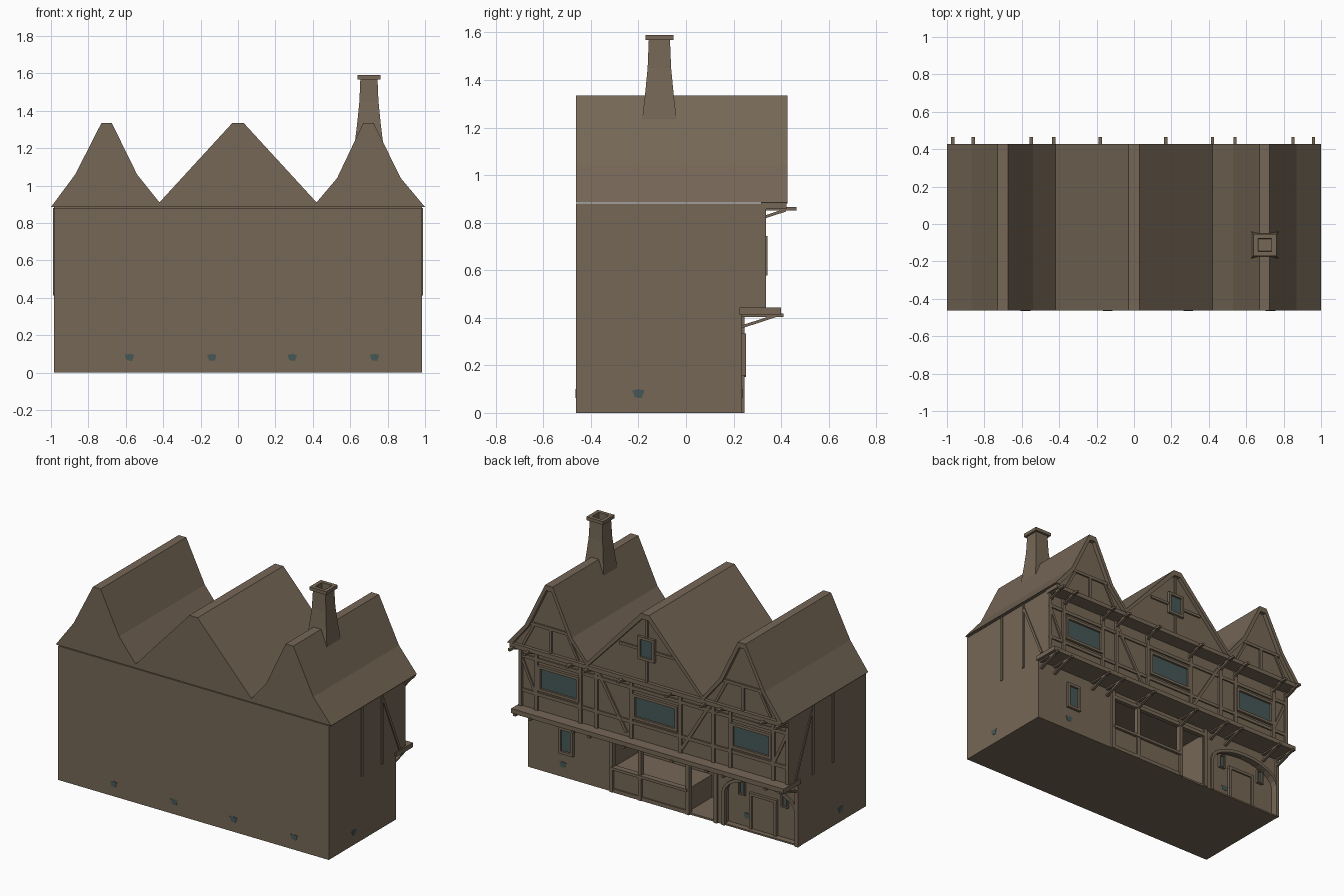
import bpy, bmesh, math
from mathutils import Vector

if "Cube" in bpy.data.objects:
    bpy.data.objects.remove(bpy.data.objects["Cube"])


def material(name, col):
    m = bpy.data.materials.new(name)
    m.diffuse_color = (*col, 1)
    m.use_nodes = True
    m.node_tree.nodes["Principled BSDF"].inputs["Base Color"].default_value = m.diffuse_color
    return m


BROWN = material("weathered brown", (0.178, 0.135, 0.093))
GLASS = material("dull teal glass", (0.062, 0.098, 0.096))
MAP = {'x': lambda u, v, d: (d, u, v), 'y': lambda u, v, d: (u, d, v)}


def prism(bm, pts, a, b, axis='y'):
    """Extrude a flat outline from a to b along an axis."""
    f = MAP[axis]
    lo = [bm.verts.new(f(u, v, a)) for u, v in pts]
    hi = [bm.verts.new(f(u, v, b)) for u, v in pts]
    bm.faces.new(lo)
    bm.faces.new(hi[::-1])
    n = len(pts)
    for i in range(n):
        j = (i + 1) % n
        bm.faces.new((lo[j], lo[i], hi[i], hi[j]))


def box(bm, x0, x1, y0, y1, z0, z1):
    prism(bm, [(x0, z0), (x1, z0), (x1, z1), (x0, z1)], y0, y1)


def beam(bm, p, q, w, a, b, axis='y'):
    """Straight timber of width w between two points."""
    p, q = Vector(p), Vector(q)
    d = (q - p).normalized() * w / 2
    n = Vector((-d.y, d.x))
    prism(bm, [p - n, q - n, q + n, p + n], a, b, axis)


def finish(bm, name, mat=BROWN):
    bmesh.ops.recalc_face_normals(bm, faces=bm.faces)
    me = bpy.data.meshes.new(name)
    bm.to_mesh(me)
    bm.free()
    me.materials.append(mat)
    ob = bpy.data.objects.new(name, me)
    bpy.context.collection.objects.link(ob)
    return ob


B, G, U, R = -0.462, 0.235, 0.325, 0.40   # back, ground, upper, gable planes

# main body with jettied upper floor
bm = bmesh.new()
prism(bm, [(B, 0), (G, 0), (G, .415), (U, .415), (U, .88), (B, .88)], -.983, .983, 'x')
body = finish(bm, "house_body")

# cutters: shop recess, doorway, arched porch
ARCH_X = -.705


def arch(r, z0, rise, n=12):
    return [(ARCH_X + r * math.cos(math.pi * i / n), z0 + rise * math.sin(math.pi * i / n))
            for i in range(n + 1)]


for name in ("shop_cutter", "doorway_cutter", "arch_cutter"):
    bm = bmesh.new()
    if name == "shop_cutter":
        box(bm, -.18, .365, -.02, .3, .16, .37)
    elif name == "doorway_cutter":
        box(bm, -.365, -.175, -.02, .3, .012, .37)
    else:
        r = .26
        prism(bm, [(ARCH_X - r, .01), (ARCH_X + r, .01)] + arch(r, .22, .12), G - .04, .3)
    cut = finish(bm, name)
    cut.hide_render = True
    cut.display_type = 'WIRE'
    mod = body.modifiers.new(name, 'BOOLEAN')
    mod.operation, mod.object, mod.solver = 'DIFFERENCE', cut, 'EXACT'

# three-gabled roof
ridge = [(-1, .885), (-.87, 1.06), (-.73, 1.335), (-.675, 1.335), (-.54, 1.06), (-.42, .91),
         (-.03, 1.335), (.03, 1.335), (.42, .91), (.53, 1.04), (.67, 1.335), (.725, 1.335),
         (.87, 1.04), (1, .885)]
bm = bmesh.new()
prism(bm, ridge, B, R)
finish(bm, "gabled_roof")

# barge boards along the gable edges
bm = bmesh.new()
inner = []
for i, (x, z) in enumerate(ridge):
    if i in (0, 13):
        inner.append((x * .965, z))
    elif i in (5, 8):
        inner.append((x, z - .03))
    else:
        c = min((-.7, 0, .7), key=lambda k: abs(k - x))
        s = .022 if z < 1.2 else .008
        inner.append((x - math.copysign(s, x - c), z - (.012 if z < 1.2 else .035)))
for i in range(13):
    prism(bm, [ridge[i], ridge[i + 1], inner[i + 1], inner[i]], R - .002, .427)
finish(bm, "barge_boards")

# gable base beam and soffit
bm = bmesh.new()
box(bm, -.985, .985, U - .01, .422, .858, .886)
finish(bm, "gable_sill")

# gable timbers
bm = bmesh.new()
for c in (-.7, .7):
    box(bm, c - .15, c + .15, R, R + .01, 1.035, 1.055)
    box(bm, c - .009, c + .009, R, R + .01, .88, 1.04)
    for s in (-1, 1):
        beam(bm, (c + s * .12, 1.04), (c + s * .2, .89), .016, R, R + .008)
for s in (-1, 1):
    beam(bm, (s * .06, 1.09), (s * .2, 1.09), .018, R, R + .01)
box(bm, -.009, .009, R, R + .01, 1.17, 1.30)
box(bm, -.009, .009, R, R + .01, .88, 1.03)
finish(bm, "gable_timbers")

# jetty ledge
bm = bmesh.new()
box(bm, -.99, .99, G - .01, .40, .413, .443)
finish(bm, "jetty_ledge")

# joist ends with struts on both levels
XS = [-.97, -.86, -.55, -.43, -.18, .17, .42, .54, .85, .96]
bm = bmesh.new()
for x in XS:
    a, b = x - .009, x + .009
    box(bm, a, b, U, .465, .852, .867)
    beam(bm, (U, .822), (.42, .853), .012, a, b, 'x')
    box(bm, a, b, G, .41, .404, .418)
    beam(bm, (G, .362), (.375, .408), .012, a, b, 'x')
finish(bm, "joists_and_struts")

# upper floor timbers
bm = bmesh.new()
for x in [-.97, -.865, -.555, -.43, -.19, .165, .42, .535, .855, .97]:
    box(bm, x - .012, x + .012, U, U + .012, .44, .86)
for z in (.55, .775):
    box(bm, -.983, .983, U, U + .009, z - .011, z + .011)
for s in (-1, 1):
    beam(bm, (s * .41, .82), (s * .20, .47), .02, U, U + .01)
    beam(bm, (s * .865, .55), (s * .96, .76), .018, U, U + .008)
finish(bm, "upper_timbers")

# ground floor posts, lintel and counter edge
bm = bmesh.new()
for x in (-.973, -.385, -.182, .165, .372):
    box(bm, x - .012, x + .012, G - .02, G + .012, 0, .413)
box(bm, -.39, .38, G - .02, G + .01, .36, .385)
box(bm, -.18, .37, G - .02, G + .018, .15, .168)
box(bm, -.18, .37, G, G + .008, 0, .025)
finish(bm, "shop_posts")

# end wall timbers
bm = bmesh.new()
for s in (-1, 1):
    a, b = s * .98, s * .989
    for y in (.09, -.12):
        beam(bm, (y, .42), (y, .88), .018, a, b, 'x')
    beam(bm, (.10, .84), (.27, .45), .016, a, b, 'x')
finish(bm, "end_wall_timbers")

# arched porch surround and door
bm = bmesh.new()
out, inn = arch(.275, .22, .137), arch(.255, .22, .115)
for i in range(12):
    prism(bm, [out[i], out[i + 1], inn[i + 1], inn[i]], G - .02, G + .01)
for s in (-1, 1):
    x = ARCH_X + s * .265
    box(bm, x - .01, x + .01, G - .02, G + .01, 0, .22)
finish(bm, "arch_surround")
bm = bmesh.new()
P = G - .04
box(bm, ARCH_X - .085, ARCH_X + .085, P, P + .008, .01, .23)
for s in (-1, 1):
    x = ARCH_X + s * .09
    box(bm, x - .009, x + .009, P, P + .018, .01, .245)
box(bm, ARCH_X - .1, ARCH_X + .1, P, P + .018, .228, .246)
finish(bm, "porch_door")

# windows: glass plates with raised frames (centre x, wall y, centre z, width, height)
glass, frame = bmesh.new(), bmesh.new()
for x, y, z, w, h in [(.69, U, .66, .26, .13), (-.012, U, .66, .29, .13), (-.71, U, .66, .26, .13),
                      (0, R, 1.10, .085, .115), (.70, G, .245, .07, .14),
                      (-.55, P, .26, .03, .075), (-.86, P, .26, .03, .075)]:
    t = .018 if w > .05 else .009
    x0, x1, z0, z1 = x - w / 2, x + w / 2, z - h / 2, z + h / 2
    box(glass, x0, x1, y - .003, y + .005, z0, z1)
    for k in (x0 - t, x1):
        box(frame, k, k + t, y - .003, y + .018, z0 - t, z1 + t)
    for k in (z0 - t, z1):
        box(frame, x0, x1, y - .003, y + .018, k, k + t)
finish(glass, "window_glass", GLASS)
finish(frame, "window_frames")

# small teal patches near the ground
bm = bmesh.new()


def patch(c, a, axis):
    prism(bm, [(c - .026, .095), (c - .014, .065), (c + .014, .062), (c + .026, .095), (c, .1)],
          a - .002, a + .002, axis)


for x in (-.58, -.14, .29, .73):
    patch(x, B, 'y')
patch(.73, G, 'y')
patch(-.58, P, 'y')
for x in (-.983, .983):
    patch(-.2, x, 'x')
finish(bm, "wall_patches", GLASS)

# chimney: lofted square rings with hollow cap
bm = bmesh.new()
rings = [(.075, 1.10), (.074, 1.24), (.062, 1.34), (.051, 1.45), (.046, 1.568), (.061, 1.568),
         (.061, 1.59), (.036, 1.59), (.034, 1.54)]
prev = None
for h, z in rings:
    cur = [bm.verts.new((.70 + sx * h, -.112 + sy * h * .97, z))
           for sx, sy in ((-1, -1), (1, -1), (1, 1), (-1, 1))]
    if prev:
        for i in range(4):
            j = (i + 1) % 4
            bm.faces.new((prev[i], prev[j], cur[j], cur[i]))
    else:
        bm.faces.new(cur[::-1])
    prev = cur
bm.faces.new(prev)
finish(bm, "chimney")
